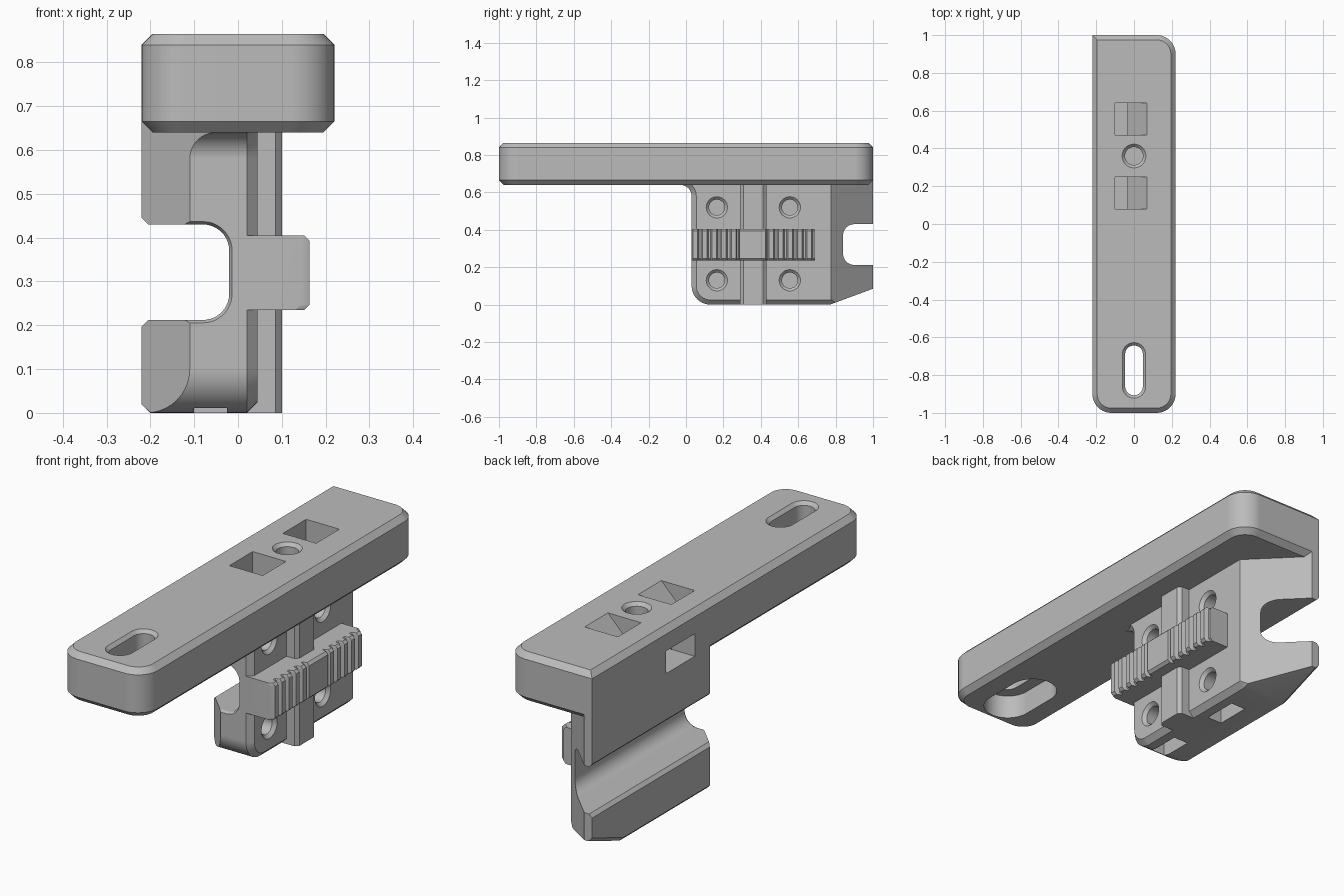
import bpy, bmesh
from math import cos, sin, radians

if "Cube" in bpy.data.objects:
    bpy.data.objects.remove(bpy.data.objects["Cube"])

grey = bpy.data.materials.new("plain grey")
grey.use_nodes = True
COLOR = (0.5, 0.5, 0.5, 1)
grey.diffuse_color = COLOR
for node in grey.node_tree.nodes:
    if node.type == 'BSDF_PRINCIPLED':
        node.inputs["Base Color"].default_value = COLOR


def loft(name, rings):
    """Closed solid through rings that share one point count."""
    bm = bmesh.new()
    loops = [[bm.verts.new(p) for p in ring] for ring in rings]
    for a, b in zip(loops, loops[1:]):
        for i in range(len(a)):
            j = (i + 1) % len(a)
            bm.faces.new((a[i], a[j], b[j], b[i]))
    bm.faces.new(loops[0])
    bm.faces.new(loops[-1])
    bmesh.ops.recalc_face_normals(bm, faces=bm.faces)
    mesh = bpy.data.meshes.new(name)
    bm.to_mesh(mesh)
    bm.free()
    mesh.materials.append(grey)
    obj = bpy.data.objects.new(name, mesh)
    bpy.context.collection.objects.link(obj)
    return obj


def lift(points, axis, h):
    """Place a 2D outline at height h along an axis."""
    place = {'x': lambda u, v: (h, u, v),
             'y': lambda u, v: (u, h, v),
             'z': lambda u, v: (u, v, h)}[axis]
    return [place(u, v) for u, v in points]


def prism(name, points, axis, a, b):
    return loft(name, [lift(points, axis, a), lift(points, axis, b)])


def box(name, x0, x1, y0, y1, z0, z1):
    return prism(name, [(x0, y0), (x1, y0), (x1, y1), (x0, y1)], 'z', z0, z1)


def arc(cx, cy, r, a0, a1, n=10):
    angles = [radians(a0 + (a1 - a0) * i / n) for i in range(n + 1)]
    return [(cx + r * cos(a), cy + r * sin(a)) for a in angles]


def circle(cx, cy, r):
    return arc(cx, cy, r, 0, 360, 32)[:-1]


def capsule(cx, cy, r, half):
    return arc(cx, cy + half, r, 0, 180, 16) + arc(cx, cy - half, r, 180, 360, 16)


def combine(target, other, operation='DIFFERENCE'):
    """Apply a boolean and discard the helper object."""
    other.hide_render = True
    mod = target.modifiers.new("combine", 'BOOLEAN')
    mod.operation = operation
    mod.solver = 'EXACT'
    mod.object = other
    bpy.context.view_layer.update()
    graph = bpy.context.evaluated_depsgraph_get()
    mesh = bpy.data.meshes.new_from_object(target.evaluated_get(graph))
    target.modifiers.clear()
    target.data = mesh
    bpy.data.objects.remove(other)


def finish(obj):
    bpy.ops.object.select_all(action='DESELECT')
    obj.select_set(True)
    bpy.context.view_layer.objects.active = obj
    bpy.ops.object.shade_smooth_by_angle(angle=radians(25))
    mod = obj.modifiers.new("even_normals", 'WEIGHTED_NORMAL')
    mod.keep_sharp = True


# Clamp body: side outline, inset at both side faces for chamfers
def body_outline(d):
    return (arc(0.13, 0.1, 0.1 - d, 270, 180)
            + arc(-0.03, 0.58, 0.06 + d, 0, 90)
            + [(-0.03, 0.68), (1, 0.68), (1, 0.085 + d), (0.77, d)])


body = loft("clamp_body", [lift(body_outline(d), 'x', x) for x, d in
                           ((-0.22, 0.02), (-0.2, 0), (0.02, 0), (0.045, 0.025))])

# Slanted front left and rear right corners
combine(body, prism("front_corner", [(-0.01, -0.07), (-0.4, 0.32), (-0.4, -0.07)],
                    'z', -0.1, 0.8))
combine(body, prism("rear_corner", [(0.12, 0.7), (-0.28, 1.1), (0.12, 1.1)],
                    'z', -0.1, 0.8))


# Round-cornered channel with flared mouth and chamfered lips
def channel_outline(d):
    lo, hi = 0.212 - d, 0.43 + d
    return ([(-0.25, hi + 0.045), (-0.205, hi)]
            + arc(-0.08, hi - 0.06 - d, 0.06 + d, 90, 0)
            + arc(-0.08, lo + 0.06 + d, 0.06 + d, 0, -90)
            + [(-0.205, lo), (-0.25, lo - 0.045)])


combine(body, loft("channel", [lift(channel_outline(d), 'y', y) for y, d in
                               ((0.02, 0.012), (0.042, 0), (1.1, 0))]))


# Mounting plate: three rounded corners, one square corner
def plate_outline(d):
    r, x, y = 0.1 - d, 0.12, 0.9
    return (arc(-x, -y, r, 180, 270) + arc(x, -y, r, 270, 360)
            + arc(x, y, r, 0, 90) + [(-0.22 + d, 1 - d)])


plate = loft("mounting_plate", [lift(plate_outline(d), 'z', z) for z, d in
                                ((0.64, 0.025), (0.665, 0), (0.84, 0), (0.865, 0.025))])

# Vertical guide rib on the side face
rib = prism("guide_rib", [(0, 0.29), (0.085, 0.29), (0.1, 0.307), (0.1, 0.413),
                          (0.085, 0.43), (0, 0.43)], 'z', 0, 0.67)

combine(body, rib, 'UNION')
combine(body, plate, 'UNION')
body.name = "clamp_bracket"

# Screw holes with nut pockets from above and below
for y in (0.165, 0.555):
    for z in (0.13, 0.52):
        combine(body, loft("screw_hole", [lift(circle(y, z, r), 'x', x) for x, r in
                                          ((-0.13, 0.042), (0.03, 0.042), (0.06, 0.072))]))
    combine(body, box("lower_nut_pocket", -0.1, -0.025, y - 0.08, y + 0.08, -0.05, 0.185))
    combine(body, prism("upper_nut_pocket",
                        [(-0.1, 0.46), (-0.035, 0.46), (-0.035, 0.76), (0.105, 0.9),
                         (-0.1, 0.9)], 'y', y - 0.085, y + 0.085))

# Plate screw hole and its side nut pocket
combine(body, loft("plate_hole", [lift(circle(0, 0.36, r), 'z', z) for z, r in
                                  ((0.6, 0.048), (0.85, 0.048), (0.88, 0.078))]))
combine(body, box("side_nut_pocket", -0.3, 0.085, 0.25, 0.46, 0.658, 0.762))

# Long slot through the plate, recessed underneath
combine(body, loft("long_slot", [lift(capsule(0, -0.775, r, 0.085), 'z', z) for z, r in
                                 ((0.6, 0.047), (0.85, 0.047), (0.88, 0.077))]))
combine(body, prism("slot_recess", capsule(0, -0.775, 0.105, 0.085), 'z', 0.6, 0.75))
finish(body)

# Toothed sliding bar with chamfered upper and lower edges
LOW, HIGH, PITCH = 0.143, 0.163, 0.051
teeth = []
for start in (0.03, 0.435):
    for i in range(5):
        y = start + i * PITCH
        teeth += [(LOW, y), (HIGH, y + 0.008), (HIGH, y + 0.032), (LOW, y + 0.04)]
    if start < 0.1:
        teeth += [(LOW, 0.282), (HIGH, 0.287), (HIGH, 0.425), (LOW, 0.43)]
outline = [(0.02, 0.03)] + teeth + [(LOW, 0.69), (0.02, 0.69)]


def bar_ring(z, d):
    return lift([(x - d if x > 0.1 else x, y) for x, y in outline], 'z', z)


bar = loft("toothed_bar", [bar_ring(z, d) for z, d in
                           ((0.235, 0.012), (0.247, 0), (0.393, 0), (0.405, 0.012))])
finish(bar)
